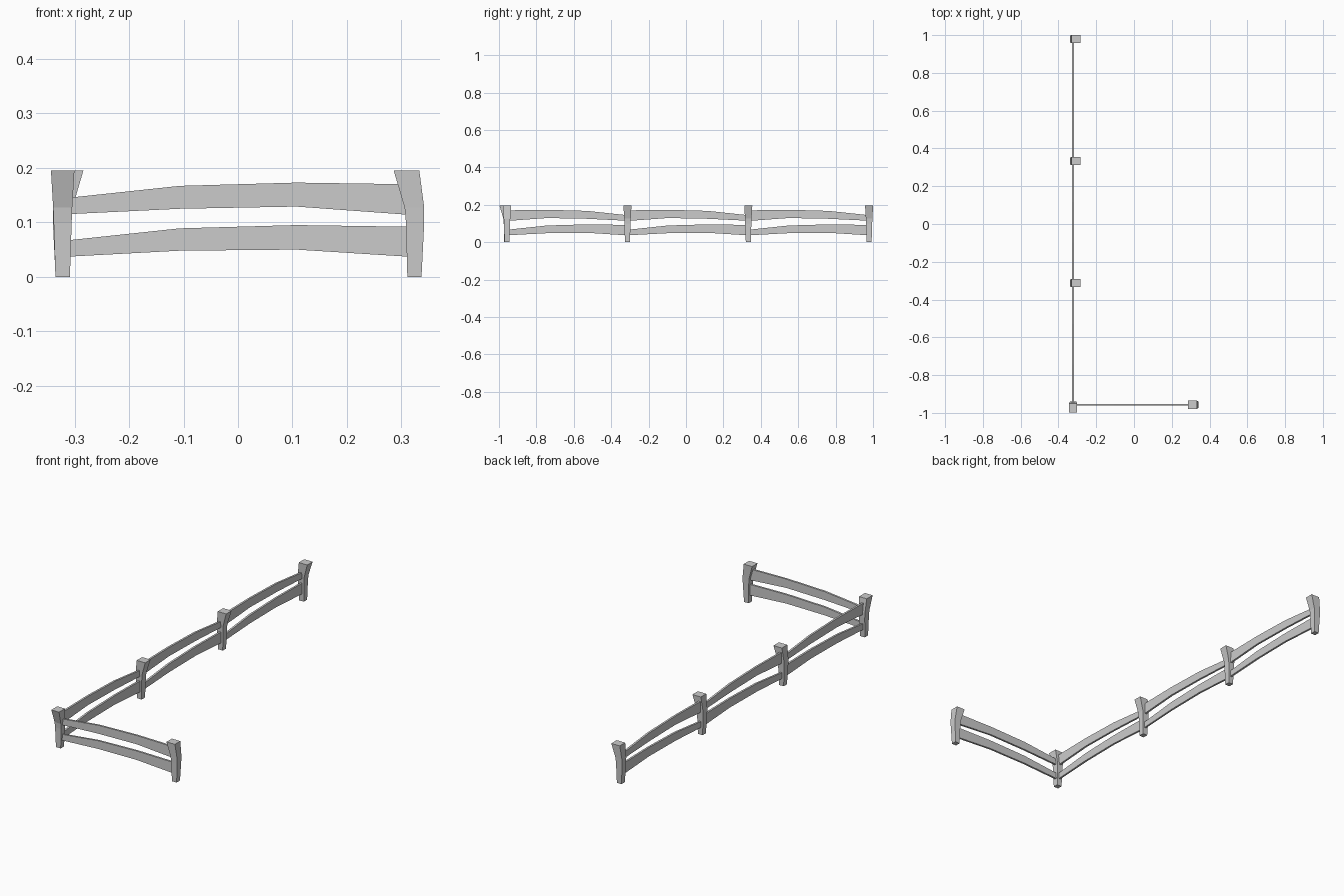
import bpy, bmesh
from math import radians
from mathutils import Matrix

if "Cube" in bpy.data.objects:
    bpy.data.objects.remove(bpy.data.objects["Cube"])


def make_object(name, bm, loc, angle):
    bmesh.ops.recalc_face_normals(bm, faces=bm.faces[:])
    me = bpy.data.meshes.new(name)
    bm.transform(Matrix.Translation(loc) @ Matrix.Rotation(radians(angle), 4, 'Z'))
    bm.to_mesh(me)
    bm.free()
    ob = bpy.data.objects.new(name, me)
    bpy.context.collection.objects.link(ob)


def loft(rings):
    bm = bmesh.new()
    vs = [[bm.verts.new(p) for p in ring] for ring in rings]
    for a, b in zip(vs, vs[1:]):
        for i in range(4):
            j = (i + 1) % 4
            bm.faces.new((a[i], a[j], b[j], b[i]))
    bm.faces.new(vs[0])
    bm.faces.new(vs[-1])
    return bm


# Post levels: z, back edge, front edge, half width; the top leans to local +x
POST = [(0, -.013, .013, .0133), (.10, -.018, .0155, .0165),
        (.127, -.018, .018, .0175), (.195, -.009, .038, .0215)]


def post(name, x, y, lean):
    rings = [[(a, -w, z), (b, -w, z), (b, w, z), (a, w, z)] for z, a, b, w in POST]
    make_object(name, loft(rings), (x, y, 0), lean)


# Rail stations: distance along, bottom z, top z (thin end first)
LOWER = [(-.313, .037, .067), (-.107, .048, .089), (.107, .050, .095), (.313, .037, .092)]
UPPER = [(-.313, .115, .145), (-.107, .125, .167), (.107, .129, .173), (.313, .114, .170)]


def rail(name, stations, x, y, angle, t=.005):
    rings = [[(u, -t, lo), (u, t, lo), (u, t, hi), (u, -t, hi)] for u, lo, hi in stations]
    make_object(name, loft(rings), (x, y, 0), angle)


X, Y, STEP = -.322, -.959, .646

# Corner post leans forward, the far right post leans left
post("corner_post", X, Y, -90)
post("right_post", .324, Y + .002, 180)

# Front section
rail("front_lower_rail", LOWER, 0, Y + .002, 0)
rail("front_upper_rail", UPPER, 0, Y + .002, 0)

# Three side sections, with posts leaning inward
for i in range(3):
    mid = Y + STEP * (i + .5)
    post(f"side_post_{i + 1}", X, Y + STEP * (i + 1), 0)
    rail(f"side_lower_rail_{i + 1}", LOWER, X, mid, 90)
    rail(f"side_upper_rail_{i + 1}", UPPER, X, mid, -90)
